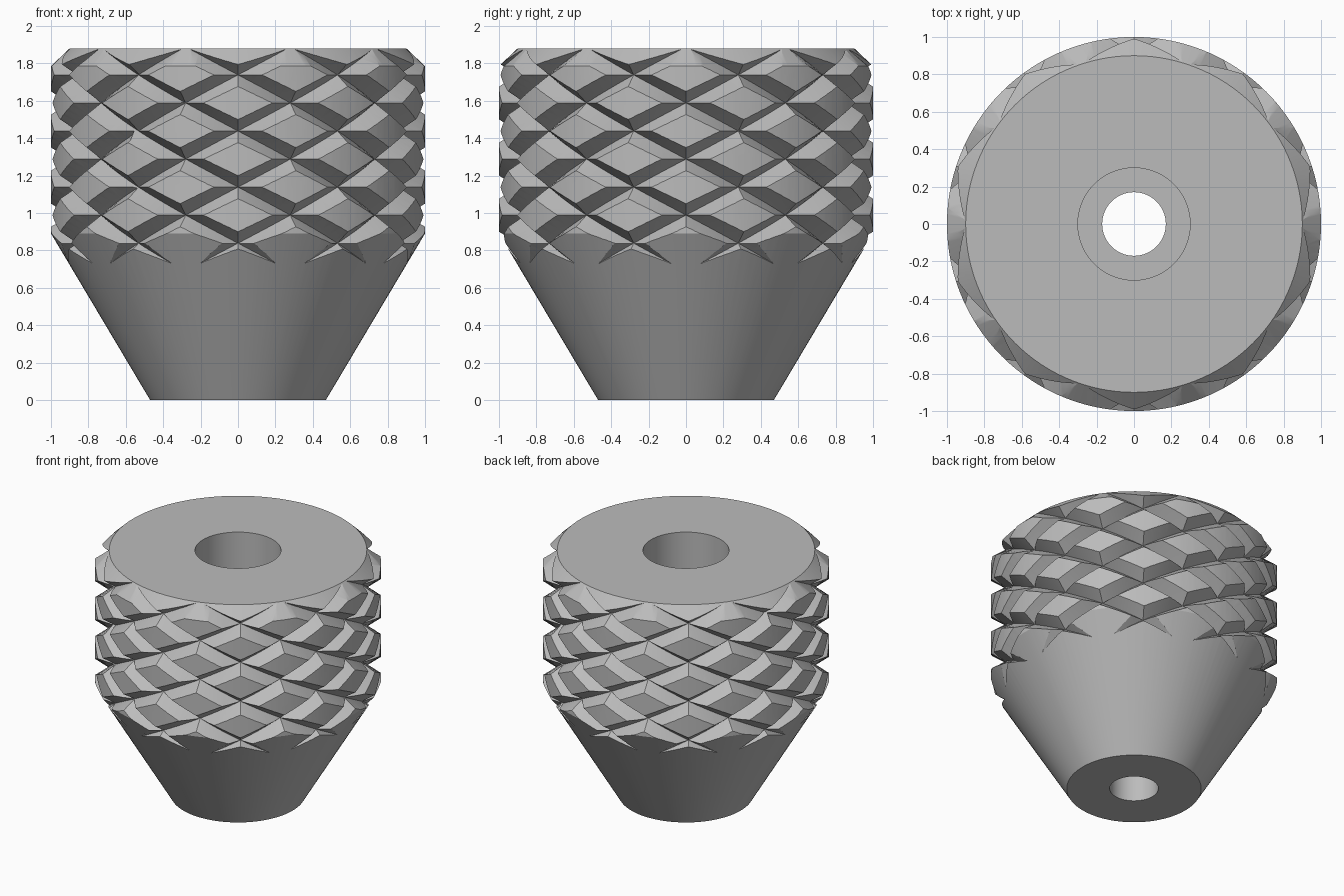
import bpy, bmesh
from math import sin, cos, pi, radians

cube = bpy.data.objects.get("Cube")
if cube:
    bpy.data.objects.remove(cube, do_unlink=True)

SEGMENTS = 120          # facets round the body
STARTS = 10             # grooves in each direction
LEAD = 3.0              # rise of a groove per turn
CROSSING = 1.738        # height of a groove crossing at the front
ROOT, OUTER = 0.905, 1.06
HALF_WIDTH = 0.1        # groove half height at OUTER


def at(radius, angle, z):
    return (radius * sin(angle), -radius * cos(angle), z)


def finish(bm, name):
    bmesh.ops.recalc_face_normals(bm, faces=bm.faces)
    mesh = bpy.data.meshes.new(name)
    bm.to_mesh(mesh)
    bm.free()
    obj = bpy.data.objects.new(name, mesh)
    bpy.context.collection.objects.link(obj)
    return obj


def lathe(name, profile):
    """Closed ring profile of (radius, height) turned about z."""
    bm = bmesh.new()
    rings = [[bm.verts.new(at(r, 2 * pi * i / SEGMENTS, z)) for r, z in profile]
             for i in range(SEGMENTS)]
    n = len(profile)
    for i in range(SEGMENTS):
        a, b = rings[i], rings[(i + 1) % SEGMENTS]
        for j in range(n):
            k = (j + 1) % n
            bm.faces.new((a[j], b[j], b[k], a[k]))
    return finish(bm, name)


def groove_cutter(name, direction):
    """Ten parallel helical wedges."""
    bm = bmesh.new()
    low, high = 0.5, 2.1
    steps = 64
    for s in range(STARTS):
        sections = []
        for i in range(steps + 1):
            z = low + (high - low) * i / steps
            angle = 2 * pi * (s / STARTS + direction * (z - CROSSING) / LEAD)
            sections.append([bm.verts.new(at(ROOT, angle, z)),
                             bm.verts.new(at(OUTER, angle, z + HALF_WIDTH)),
                             bm.verts.new(at(OUTER, angle, z - HALF_WIDTH))])
        for a, b in zip(sections, sections[1:]):
            for j in range(3):
                k = (j + 1) % 3
                bm.faces.new((a[j], b[j], b[k], a[k]))
        bm.faces.new(sections[0])
        bm.faces.new(sections[-1])
    bmesh.ops.triangulate(bm, faces=bm.faces)
    cutter = finish(bm, name)
    cutter.hide_render = True
    return cutter


# Tapered body with chamfered rim, stepped bore through the middle
knob = lathe("knurled_knob", [
    (0.17, 0), (0.47, 0), (1, 0.89), (1, 1.785), (0.9, 1.88),
    (0.3, 1.88), (0.3, 0.6), (0.17, 0.6)])

# Crossed helical grooves
bpy.context.view_layer.objects.active = knob
for name, direction in (("right_hand_cutter", 1), ("left_hand_cutter", -1)):
    cutter = groove_cutter(name, direction)
    mod = knob.modifiers.new(name, 'BOOLEAN')
    mod.operation = 'DIFFERENCE'
    mod.solver = 'EXACT'
    mod.object = cutter
    bpy.ops.object.modifier_apply(modifier=mod.name)
    bpy.data.objects.remove(cutter, do_unlink=True)

# Plain grey finish
grey = bpy.data.materials.new("plain_grey")
grey.use_nodes = True
colour = (0.5, 0.5, 0.5, 1)
grey.diffuse_color = colour
grey.node_tree.nodes["Principled BSDF"].inputs["Base Color"].default_value = colour
knob.data.materials.clear()
knob.data.materials.append(grey)

for obj in bpy.context.selected_objects:
    obj.select_set(False)
knob.select_set(True)
bpy.ops.object.shade_smooth_by_angle(angle=radians(25))
